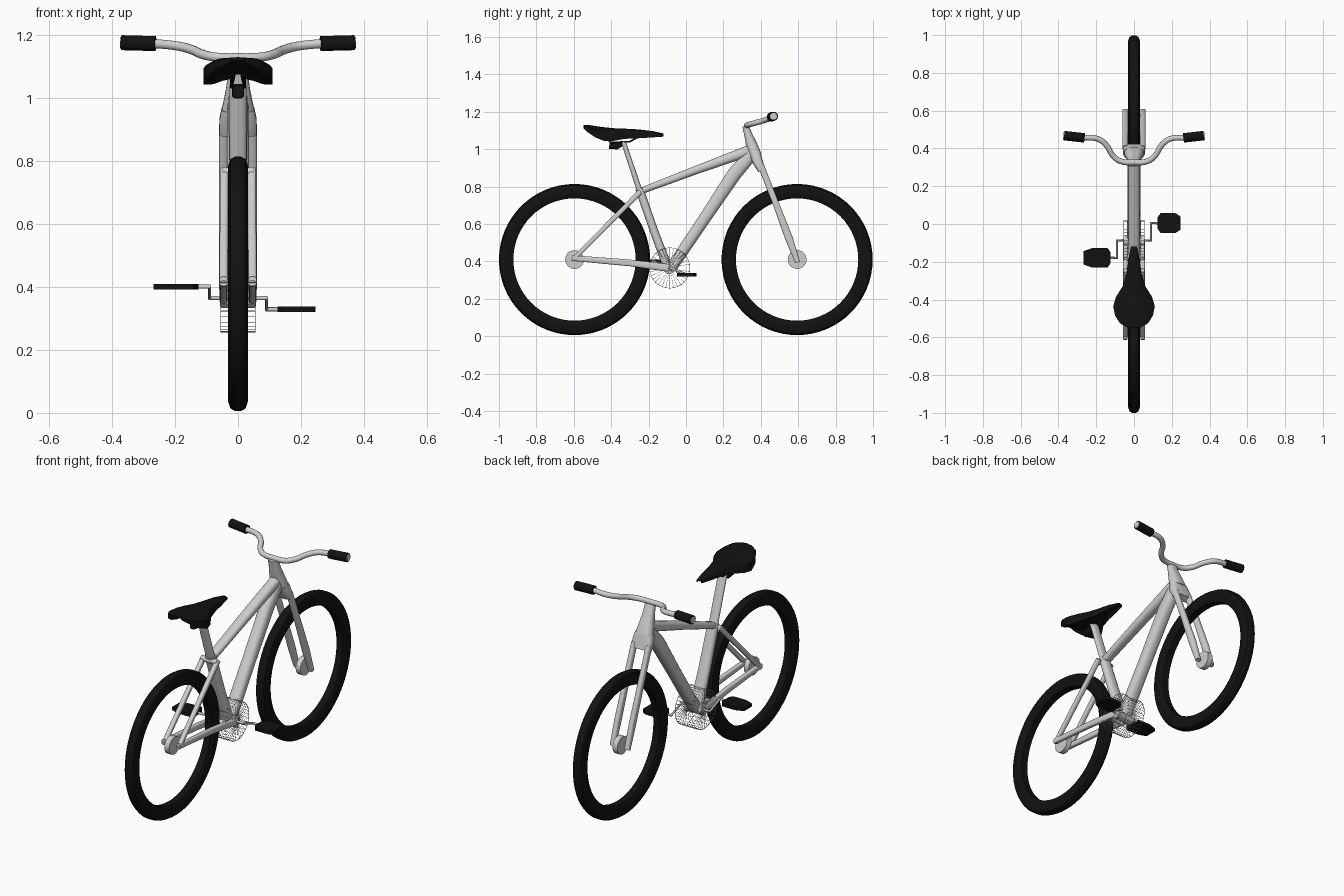
import bpy, bmesh, math
from mathutils import Vector, Matrix

cube = bpy.data.objects.get("Cube")
if cube:
    bpy.data.objects.remove(cube, do_unlink=True)


def material(name, value):
    m = bpy.data.materials.new(name)
    m.use_nodes = True
    col = (value, value, value, 1)
    m.diffuse_color = col
    m.node_tree.nodes["Principled BSDF"].inputs["Base Color"].default_value = col
    return m


silver = material("light grey paint", 0.62)
black = material("black rubber", 0.006)


def finish(bm, name, mat, angle=40):
    bmesh.ops.recalc_face_normals(bm, faces=bm.faces)
    me = bpy.data.meshes.new(name)
    bm.to_mesh(me)
    bm.free()
    ob = bpy.data.objects.new(name, me)
    bpy.context.collection.objects.link(ob)
    me.materials.append(mat)
    smooth(ob, angle)
    return ob


def smooth(ob, angle=40):
    bpy.ops.object.select_all(action="DESELECT")
    ob.select_set(True)
    bpy.context.view_layer.objects.active = ob
    bpy.ops.object.shade_smooth_by_angle(angle=math.radians(angle))


def skin(bm, rings):
    """Join rings of points into a capped skin."""
    loops = [[bm.verts.new(p) for p in r] for r in rings]
    n = len(loops[0])
    for a, b in zip(loops, loops[1:]):
        for i in range(n):
            j = (i + 1) % n
            bm.faces.new((a[i], a[j], b[j], b[i]))
    bm.faces.new(loops[0])
    bm.faces.new(loops[-1])


def tube(name, stations, mat=silver, sides=16, square=0.8):
    """Loft through (x, y, z, width, depth) stations; square < 1 flattens the sides."""
    pts = [Vector(s[:3]) for s in stations]
    rings = []
    for k, s in enumerate(stations):
        d = (pts[min(k + 1, len(pts) - 1)] - pts[max(k - 1, 0)]).normalized()
        across = Vector((1, 0, 0))
        up = d.cross(across).normalized()
        ring = []
        for i in range(sides):
            a = math.tau * (i + 0.5) / sides
            c, q = math.cos(a), math.sin(a)
            ring.append(pts[k] + across * math.copysign(abs(c) ** square, c) * s[3] / 2
                        + up * math.copysign(abs(q) ** square, q) * s[4] / 2)
        rings.append(ring)
    bm = bmesh.new()
    skin(bm, rings)
    return finish(bm, name, mat)


def pair(name, stations, **kw):
    for side, s in (("left", 1), ("right", -1)):
        tube(f"{side}_{name}", [(p[0] * s, *p[1:]) for p in stations], **kw)


def rod(name, points, radius, mat=silver, curved=False):
    """Round bar along a path."""
    cu = bpy.data.curves.new(name, "CURVE")
    cu.dimensions = "3D"
    cu.bevel_depth = radius
    cu.bevel_resolution = 3
    cu.use_fill_caps = True
    cu.resolution_u = 6
    sp = cu.splines.new("BEZIER")
    sp.bezier_points.add(len(points) - 1)
    for bp, p in zip(sp.bezier_points, points):
        bp.co = p
        bp.handle_left_type = bp.handle_right_type = "AUTO" if curved else "VECTOR"
    ob = bpy.data.objects.new(name, cu)
    bpy.context.collection.objects.link(ob)
    cu.materials.append(mat)
    bpy.ops.object.select_all(action="DESELECT")
    ob.select_set(True)
    bpy.context.view_layer.objects.active = ob
    bpy.ops.object.convert(target="MESH")
    smooth(bpy.context.object)


def cylinder(bm, radius, width, centre, segments, ngon=True):
    m = Matrix.Translation(centre) @ Matrix.Rotation(math.pi / 2, 4, "Y")
    bmesh.ops.create_cone(bm, cap_ends=True, cap_tris=not ngon, segments=segments,
                          radius1=radius, radius2=radius, depth=width, matrix=m)


# Wheels: rounded tyre section spun round the axle, plus a small hub disc
SECTION = [(-0.02, 0.327), (0.02, 0.327), (0.03, 0.345), (0.031, 0.375),
           (0.024, 0.396), (0.01, 0.404), (-0.01, 0.404), (-0.024, 0.396),
           (-0.031, 0.375), (-0.03, 0.345)]
for name, y in (("rear", -0.596), ("front", 0.594)):
    centre = Vector((0, y, 0.41))
    bm = bmesh.new()
    vs = [bm.verts.new(centre + Vector((x, 0, r))) for x, r in SECTION]
    es = [bm.edges.new((vs[i], vs[i - 1])) for i in range(len(vs))]
    bmesh.ops.spin(bm, geom=vs + es, cent=centre, axis=(1, 0, 0),
                   angle=math.tau, steps=64)
    bmesh.ops.remove_doubles(bm, verts=bm.verts, dist=0.0005)
    finish(bm, name + "_tyre", black)
    bm = bmesh.new()
    cylinder(bm, 0.05, 0.03, centre, 32)
    finish(bm, name + "_hub", silver)

# Main frame tubes
tube("seat_tube", [(0, -0.095, 0.36, 0.075, 0.05), (0, -0.17, 0.56, 0.068, 0.045),
                   (0, -0.25, 0.79, 0.062, 0.045)])
tube("seat_post", [(0, -0.245, 0.77, 0.054, 0.03), (0, -0.335, 1.04, 0.054, 0.026)])
tube("top_tube", [(0, -0.245, 0.775, 0.055, 0.035), (0, 0.05, 0.887, 0.06, 0.045),
                  (0, 0.345, 0.995, 0.062, 0.06)])
tube("down_tube", [(0, -0.075, 0.37, 0.075, 0.06), (0, 0.1, 0.63, 0.07, 0.065),
                   (0, 0.26, 0.87, 0.07, 0.078), (0, 0.36, 0.985, 0.066, 0.07)])
tube("head_tube", [(0, 0.318, 1.125, 0.06, 0.035), (0, 0.335, 1.07, 0.066, 0.046),
                   (0, 0.35, 1.025, 0.078, 0.062), (0, 0.375, 0.96, 0.105, 0.065)])
bm = bmesh.new()
cylinder(bm, 0.032, 0.11, (0, -0.09, 0.365), 24)
finish(bm, "bottom_bracket", silver)

# Fork: crown over the wheel and two tapering legs
tube("fork_crown", [(0, 0.372, 0.965, 0.105, 0.06), (0, 0.385, 0.93, 0.12, 0.055),
                    (0, 0.405, 0.885, 0.12, 0.04)], square=0.5)
pair("fork_leg", [(0.046, 0.4, 0.915, 0.028, 0.034), (0.046, 0.48, 0.71, 0.03, 0.034),
                  (0.046, 0.55, 0.525, 0.03, 0.042), (0.046, 0.597, 0.395, 0.03, 0.026)],
     square=0.6)

# Rear triangle with bridges to the seat tube
pair("seat_stay", [(0.044, -0.245, 0.772, 0.026, 0.028), (0.046, -0.605, 0.408, 0.026, 0.024)],
     square=0.6)
pair("chain_stay", [(0.046, -0.095, 0.365, 0.026, 0.042), (0.046, -0.3, 0.392, 0.026, 0.036),
                    (0.046, -0.61, 0.418, 0.026, 0.03)], square=0.6)
for name, y, z in (("upper_bridge", -0.255, 0.765), ("lower_bridge", -0.165, 0.375)):
    rod(name, [(-0.05, y, z), (0.05, y, z)], 0.016)

# Wire drum chainring: spokes on both faces joined by rim wires
bm = bmesh.new()
cylinder(bm, 0.108, 0.11, (0, -0.087, 0.365), 32, ngon=False)
drum = finish(bm, "chainring_cage", silver)
wire = drum.modifiers.new("wire", "WIREFRAME")
wire.thickness = 0.003
wire.use_even_offset = False

# Cranks and pedals, turned half a circle apart
for side, s in (("left", 1), ("right", -1)):
    def place(x, y, z):
        return (s * x, -0.087 + s * y, 0.365 + s * z)
    rod(side + "_crank", [place(0.04, 0, 0), place(0.09, 0, 0),
                          place(0.09, 0.092, -0.036), place(0.13, 0.092, -0.036)], 0.007)
    outer = 0.246 if s > 0 else 0.268
    bm = bmesh.new()
    plan = [(0.125, -0.03), (0.14, -0.052), (0.22, -0.052), (outer, -0.035),
            (outer, 0.035), (0.22, 0.052), (0.14, 0.052), (0.125, 0.03)]
    skin(bm, [[place(x, 0.092 + y, -0.036 + h) for x, y in plan] for h in (-0.009, 0.009)])
    finish(bm, side + "_pedal", black)

# Handlebar swept forward and up, with grips and pale end caps
half = [(0.07, 0.332, 1.13), (0.11, 0.36, 1.138), (0.145, 0.415, 1.153),
        (0.19, 0.45, 1.165), (0.27, 0.457, 1.173), (0.373, 0.468, 1.176)]
bar = [(-x, y, z) for x, y, z in reversed(half)] + [(0, 0.326, 1.128)] + half
rod("handlebar", bar, 0.015, curved=True)
for side, s in (("left", 1), ("right", -1)):
    rod(side + "_grip", [(s * 0.262, 0.456, 1.173), (s * 0.37, 0.468, 1.176)], 0.025, black)
    rod(side + "_grip_cap", [(s * 0.36, 0.467, 1.176), (s * 0.374, 0.468, 1.176)], 0.019)

# Saddle: (y, half width, top, side bottom) sections from tail to nose
SADDLE = [(-0.548, 0.035, 1.13, 1.112), (-0.525, 0.075, 1.13, 1.09),
          (-0.485, 0.1, 1.124, 1.063), (-0.435, 0.11, 1.117, 1.043),
          (-0.385, 0.095, 1.112, 1.045), (-0.33, 0.06, 1.11, 1.055),
          (-0.26, 0.04, 1.106, 1.058), (-0.18, 0.028, 1.097, 1.063),
          (-0.12, 0.016, 1.084, 1.067)]
bm = bmesh.new()
rings = []
for y, w, top, low in SADDLE:
    edge = top - (top - low) * 0.3
    under = low + (top - low) * 0.45
    rings.append([(-w, y, low), (-w, y, edge), (-w * 0.75, y, top - 0.004), (0, y, top),
                  (w * 0.75, y, top - 0.004), (w, y, edge), (w, y, low), (w * 0.8, y, low),
                  (w * 0.6, y, under), (-w * 0.6, y, under), (-w * 0.8, y, low)])
skin(bm, rings)
finish(bm, "saddle", black, 50)

# Saddle clamp and rails
tube("saddle_clamp", [(0, -0.41, 1.022, 0.036, 0.04), (0, -0.37, 1.018, 0.04, 0.04),
                      (0, -0.335, 1.034, 0.036, 0.025)], mat=black, square=0.6)
pair("saddle_rail", [(0.02, -0.45, 1.075, 0.01, 0.01), (0.02, -0.4, 1.035, 0.01, 0.01),
                     (0.02, -0.3, 1.04, 0.01, 0.01), (0.012, -0.24, 1.075, 0.01, 0.01)],
     mat=black, sides=8)
